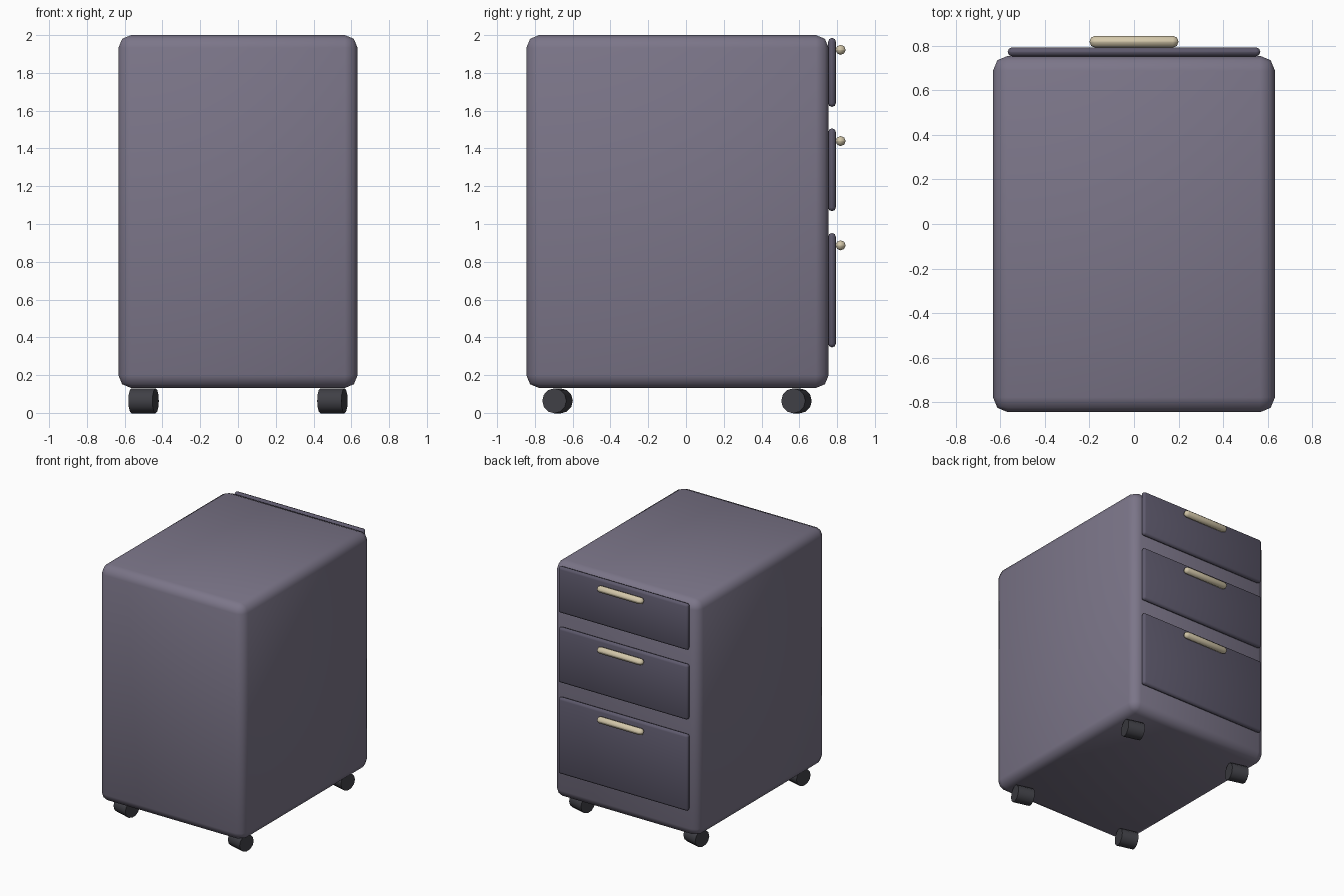
import bpy, math

if "Cube" in bpy.data.objects:
    bpy.data.objects.remove(bpy.data.objects["Cube"])


def material(name, rgb):
    m = bpy.data.materials.new(name)
    m.diffuse_color = (*rgb, 1)
    m.use_nodes = True
    m.node_tree.nodes["Principled BSDF"].inputs["Base Color"].default_value = m.diffuse_color
    return m


BODY = material("body_paint", (0.20, 0.18, 0.25))
FRONT = material("drawer_paint", (0.11, 0.10, 0.15))
METAL = material("handle_metal", (0.65, 0.57, 0.40))
RUBBER = material("wheel_rubber", (0.05, 0.05, 0.06))


def finish(ob, name, mat, angle):
    ob.name = name
    ob.data.materials.append(mat)
    bpy.ops.object.shade_smooth_by_angle(angle=math.radians(angle))


def rounded_box(name, lo, hi, bevel, mat):
    """Box between two corners with two-segment rounded edges."""
    centre = [(a + b) / 2 for a, b in zip(lo, hi)]
    bpy.ops.mesh.primitive_cube_add(size=1, location=centre)
    ob = bpy.context.object
    ob.scale = [b - a for a, b in zip(lo, hi)]
    bpy.ops.object.transform_apply(location=False, rotation=False, scale=True)
    mod = ob.modifiers.new("rounding", 'BEVEL')
    mod.width = bevel
    mod.segments = 2
    bpy.ops.object.modifier_apply(modifier=mod.name)
    finish(ob, name, mat, 50)


# Cabinet body
rounded_box("cabinet_body", (-0.633, -0.845, 0.132), (0.633, 0.755, 2.0), 0.067, BODY)

# Drawer fronts on the +y side, each with a bar handle
drawers = {"top": (1.62, 1.985, 1.922),
           "middle": (1.068, 1.506, 1.439),
           "bottom": (0.347, 0.952, 0.887)}
for label, (z0, z1, zh) in drawers.items():
    rounded_box(f"{label}_drawer_front", (-0.567, 0.753, z0), (0.567, 0.793, z1), 0.019, FRONT)
    rounded_box(f"{label}_drawer_handle", (-0.2, 0.792, zh - 0.0265),
                (0.2, 0.845, zh + 0.0265), 0.026, METAL)

# Four caster wheels, twelve-sided, axle along x, resting on a flat side
R = 0.066
for side, x in (("left", -0.5), ("right", 0.5)):
    for end, y in (("front", -0.68), ("back", 0.585)):
        bpy.ops.mesh.primitive_cylinder_add(vertices=12, radius=R, depth=0.132,
                                            location=(x, y, R * math.cos(math.pi / 12)))
        ob = bpy.context.object
        ob.rotation_euler = (math.radians(15), math.radians(90), 0)
        bpy.ops.object.transform_apply(location=False, rotation=True, scale=False)
        finish(ob, f"{side}_{end}_caster", RUBBER, 40)
